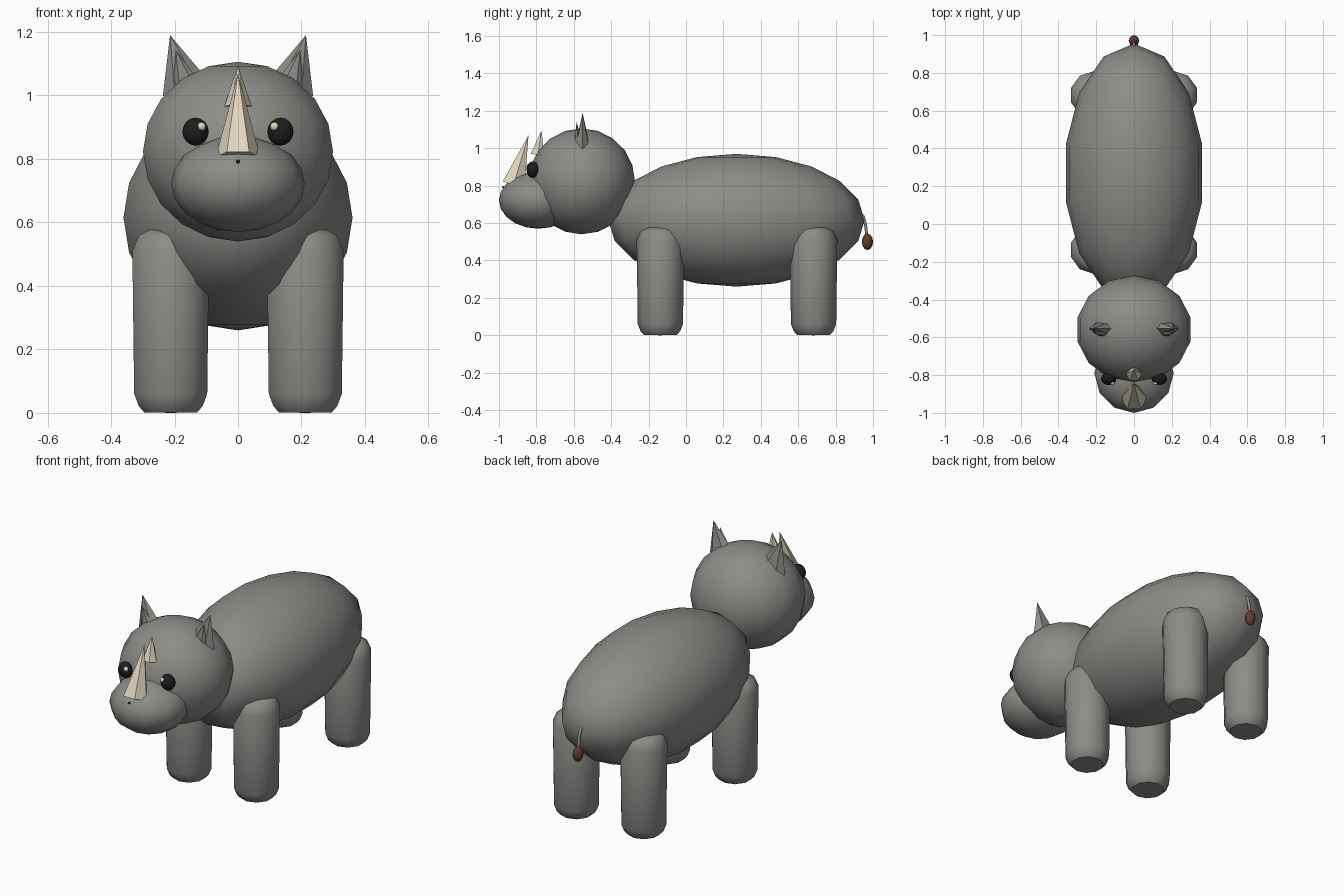
import bpy
import bmesh
from math import sin, cos, pi, radians
from mathutils import Vector, Matrix

if "Cube" in bpy.data.objects:
    bpy.data.objects.remove(bpy.data.objects["Cube"])


def material(name, rgb):
    mat = bpy.data.materials.new(name)
    mat.use_nodes = True
    mat.diffuse_color = (*rgb, 1)
    mat.node_tree.nodes["Principled BSDF"].inputs["Base Color"].default_value = (*rgb, 1)
    return mat


HIDE = material("grey hide", (0.26, 0.26, 0.245))
IVORY = material("ivory", (0.75, 0.67, 0.52))
BLACK = material("black", (0.012, 0.012, 0.012))
BROWN = material("brown tuft", (0.12, 0.045, 0.025))


def lathe(name, profile, sides, start, mat, matrix, smooth=None):
    """Spin (radius, height) points around z; zero radius makes a pole."""
    bm = bmesh.new()
    rings = []
    for r, z in profile:
        count = 1 if r < 1e-6 else sides
        rings.append([bm.verts.new((r * cos(start + 2 * pi * i / sides),
                                    r * sin(start + 2 * pi * i / sides), z))
                      for i in range(count)])
    for low, high in zip(rings, rings[1:]):
        for i in range(sides):
            j = (i + 1) % sides
            if len(low) == 1:
                bm.faces.new((low[0], high[j], high[i]))
            elif len(high) == 1:
                bm.faces.new((low[i], low[j], high[0]))
            else:
                bm.faces.new((low[i], low[j], high[j], high[i]))
    bmesh.ops.recalc_face_normals(bm, faces=bm.faces)
    mesh = bpy.data.meshes.new(name)
    bm.to_mesh(mesh)
    bm.free()
    mesh.materials.append(mat)
    mesh.transform(matrix)
    obj = bpy.data.objects.new(name, mesh)
    bpy.context.collection.objects.link(obj)
    if smooth:
        bpy.ops.object.select_all(action="DESELECT")
        obj.select_set(True)
        bpy.context.view_layer.objects.active = obj
        bpy.ops.object.shade_smooth_by_angle(angle=radians(smooth))
    return obj


def ellipsoid(name, centre, radii, mat, sides=12, rings=8):
    profile = [(sin(pi * k / rings), -cos(pi * k / rings)) for k in range(rings + 1)]
    matrix = Matrix.Translation(centre) @ Matrix.Diagonal((*radii, 1))
    return lathe(name, profile, sides, pi / 2, mat, matrix, smooth=80)


def spike(name, base, tip, rx, ry, mat, start=0):
    """Six-sided cone from base to tip, flattened by its two radii."""
    axis = Vector(tip) - Vector(base)
    turn = Vector((0, 0, 1)).rotation_difference(axis).to_matrix().to_4x4()
    matrix = Matrix.Translation(base) @ turn @ Matrix.Diagonal((rx, ry, axis.length, 1))
    return lathe(name, [(0, 0), (1, 0), (0, 1)], 6, start, mat, matrix)


# Body, head and muzzle
ellipsoid("body", (0, 0.27, 0.615), (0.37, 0.685, 0.355), HIDE, 14, 10)
ellipsoid("head", (0, -0.558, 0.823), (0.307, 0.285, 0.283), HIDE, 14, 10)
ellipsoid("muzzle", (0, -0.79, 0.722), (0.21, 0.21, 0.152), HIDE, 12, 10)
ellipsoid("nose_dot", (0, -0.977, 0.792), (0.006, 0.006, 0.006), BLACK, 8, 6)

# Horns
spike("front_horn", (0, -0.922, 0.805), (0, -0.842, 1.07), 0.07, 0.07, IVORY)
spike("rear_horn", (0, -0.793, 0.965), (0, -0.773, 1.095), 0.043, 0.043, IVORY)

# Paired parts
LEG = [(0, 0), (0.088, 0.002), (0.106, 0.022), (0.121, 0.06),
       (0.127, 0.51), (0.104, 0.56), (0.07, 0.577), (0, 0.578)]
for side, s in (("left", 1), ("right", -1)):
    for end, y in (("front", -0.137), ("rear", 0.682)):
        lathe(f"{end}_{side}_leg", LEG, 10, pi / 2, HIDE,
              Matrix.Translation((s * 0.212, y, 0)), smooth=40)
    spike(f"{side}_ear", (s * 0.163, -0.553, 1.02), (s * 0.214, -0.553, 1.19),
          0.077, 0.04, HIDE)
    spike(f"{side}_inner_ear", (s * 0.16, -0.575, 1.02), (s * 0.196, -0.585, 1.143),
          0.048, 0.025, HIDE)
    ellipsoid(f"{side}_eye", (s * 0.134, -0.82, 0.886), (0.041, 0.033, 0.044), BLACK)
    ellipsoid(f"{side}_eye_glint", (s * 0.115, -0.842, 0.902), (0.014, 0.012, 0.014), IVORY, 8, 6)

# Tail and tuft
path = bpy.data.curves.new("tail", "CURVE")
path.dimensions = "3D"
path.bevel_depth = 0.009
path.bevel_resolution = 1
path.use_fill_caps = True
line = path.splines.new("POLY")
points = [(0.925, 0.655), (0.948, 0.635), (0.96, 0.59), (0.968, 0.52)]
line.points.add(len(points) - 1)
for point, (y, z) in zip(line.points, points):
    point.co = (0, y, z, 1)
path.materials.append(HIDE)
tail = bpy.data.objects.new("tail", path)
bpy.context.collection.objects.link(tail)
bpy.ops.object.select_all(action="DESELECT")
tail.select_set(True)
bpy.context.view_layer.objects.active = tail
bpy.ops.object.convert(target="MESH")
ellipsoid("tail_tuft", (0, 0.97, 0.5), (0.028, 0.03, 0.044), BROWN, 8, 6)
